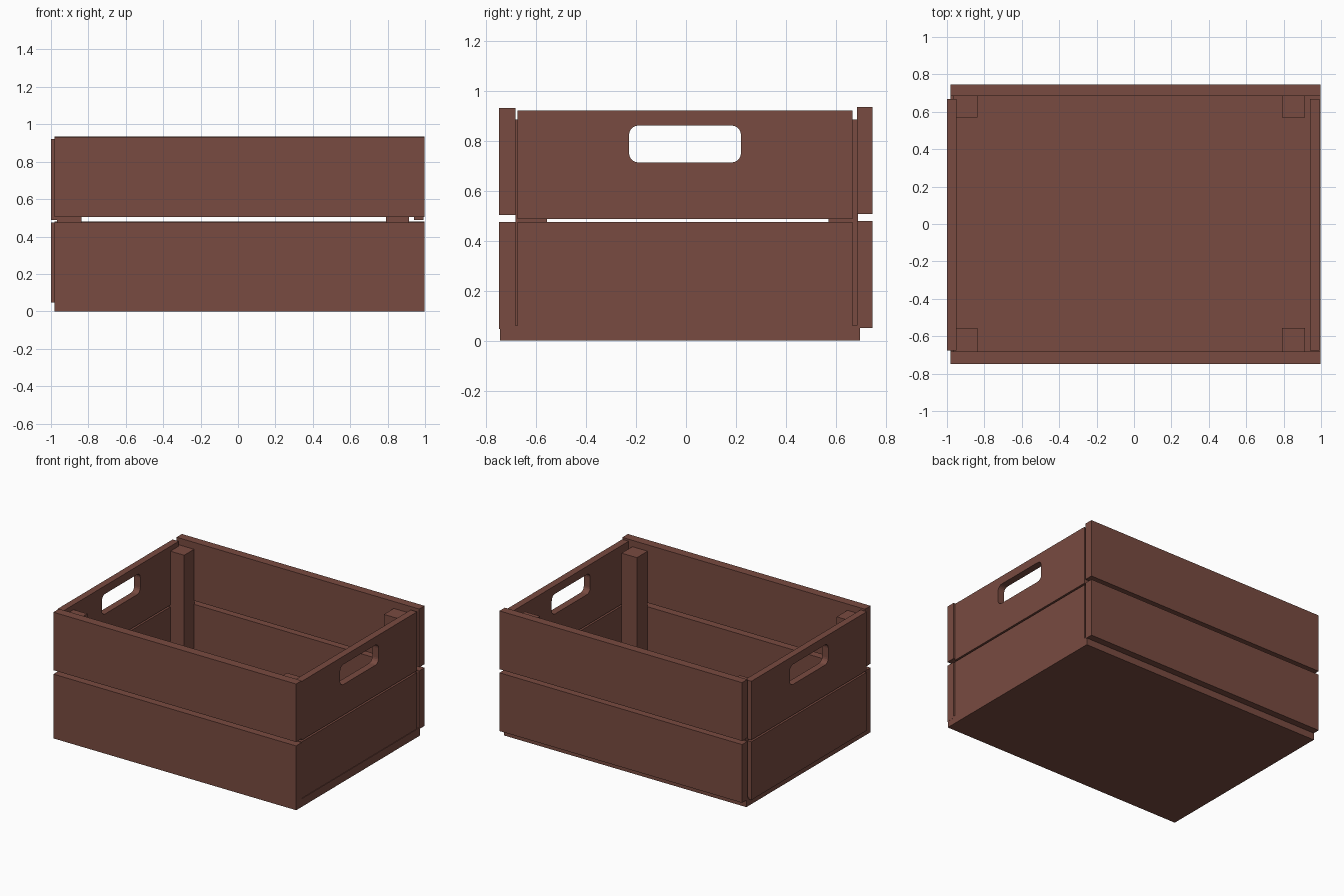
import bpy, bmesh
from mathutils import Vector

if "Cube" in bpy.data.objects:
    bpy.data.objects.remove(bpy.data.objects["Cube"])

wood = bpy.data.materials.new("red_brown_wood")
wood.diffuse_color = (0.19, 0.07, 0.052, 1)
wood.use_nodes = True
wood.node_tree.nodes["Principled BSDF"].inputs["Base Color"].default_value = wood.diffuse_color


def box(name, x, y, z, round_x=0.0):
    """Box from (min, max) ranges; round_x rounds the edges parallel to x."""
    bm = bmesh.new()
    bmesh.ops.create_cube(bm, size=1)
    for v in bm.verts:
        v.co = Vector([(r[0] + r[1]) / 2 + c * (r[1] - r[0])
                       for c, r in zip(v.co, (x, y, z))])
    if round_x:
        edges = [e for e in bm.edges
                 if abs(e.verts[0].co.x - e.verts[1].co.x) > 1e-5]
        bmesh.ops.bevel(bm, geom=edges, offset=round_x, segments=5,
                        profile=0.5, affect='EDGES')
    mesh = bpy.data.meshes.new(name)
    bm.to_mesh(mesh)
    bm.free()
    ob = bpy.data.objects.new(name, mesh)
    bpy.context.collection.objects.link(ob)
    mesh.materials.append(wood)
    return ob


# bottom panel
box("bottom_panel", (-0.98, 0.996), (-0.745, 0.697), (0, 0.06))

# long front and back boards
for side, y, dz in (("front", (-0.748, -0.683), 0), ("back", (0.685, 0.747), 0.005)):
    box(side + "_lower_board", (-0.98, 0.997), y, (0.046 + dz, 0.475 + dz))
    box(side + "_upper_board", (-0.98, 0.997), y, (0.504 + dz / 2, 0.931 + dz))

# short end boards, the upper ones with a rounded handle slot
for side, x in (("left", (-1.0, -0.95)), ("right", (0.94, 0.992))):
    box(side + "_lower_board", x, (-0.675, 0.667), (0.046, 0.475))
    upper = box(side + "_upper_board", x, (-0.675, 0.667), (0.488, 0.921))
    cutter = box(side + "_handle_cutter", (x[0] - 0.1, x[1] + 0.1),
                 (-0.228, 0.22), (0.713, 0.861), 0.038)
    cutter.hide_render = True
    cutter.display_type = 'WIRE'
    cut = upper.modifiers.new("handle_slot", 'BOOLEAN')
    cut.operation = 'DIFFERENCE'
    cut.solver = 'EXACT'
    cut.object = cutter

# corner posts
for end, x in (("left", (-0.968, -0.838)), ("right", (0.79, 0.915))):
    for side, y in (("front", (-0.682, -0.557)), ("back", (0.57, 0.688))):
        box(f"{side}_{end}_post", x, y, (0.055, 0.885))
